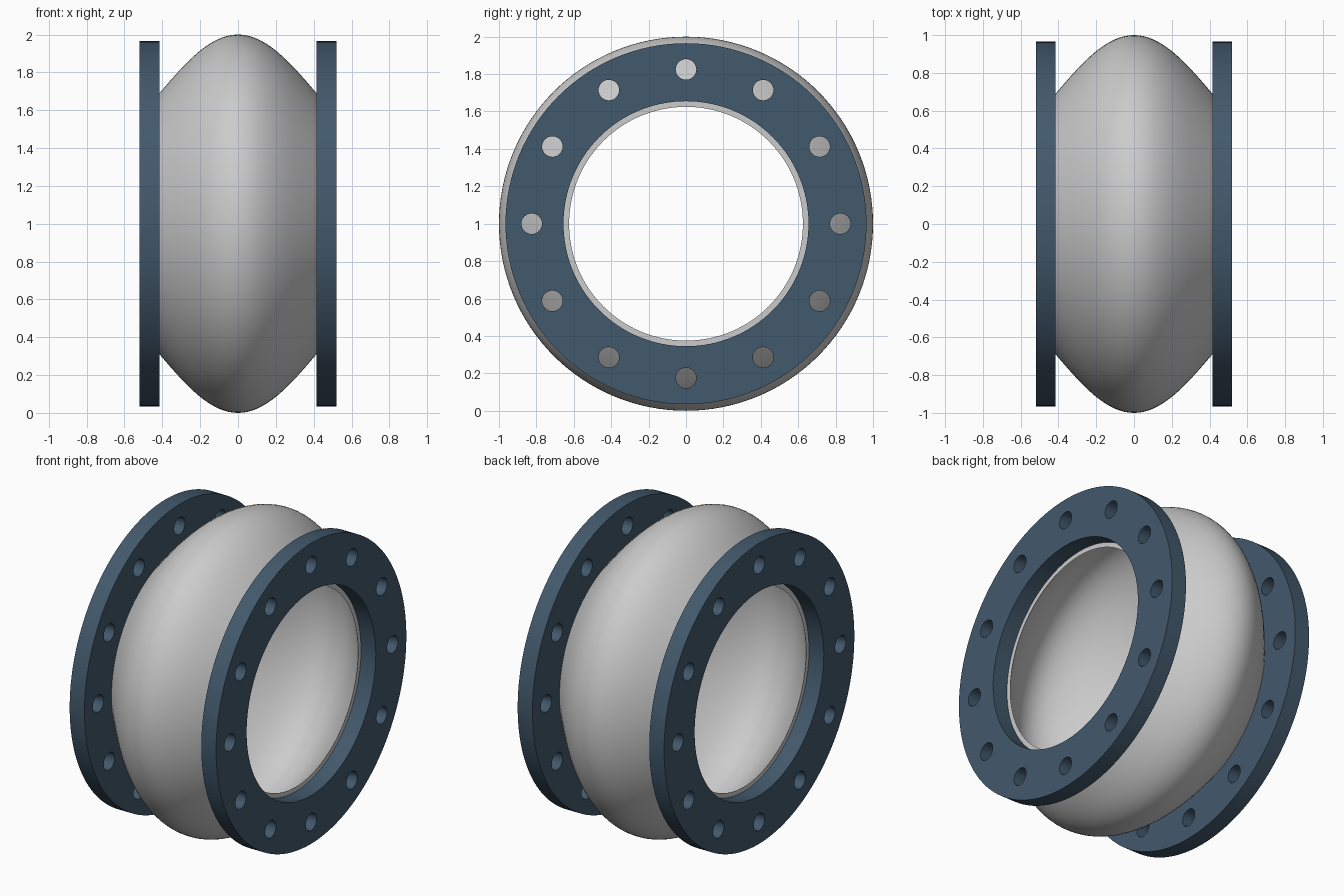
import bpy, bmesh
from math import cos, sin, pi
from mathutils import Matrix, Vector

if "Cube" in bpy.data.objects:
    bpy.data.objects.remove(bpy.data.objects["Cube"])

CENTRE_Z = 1.0


def ring_object(name, profile, segments):
    """Revolve a closed (x, radius) profile about the pipe axis."""
    bm = bmesh.new()
    rings = []
    for i in range(segments):
        a = 2 * pi * i / segments
        rings.append([bm.verts.new((x, r * cos(a), CENTRE_Z + r * sin(a))) for x, r in profile])
    n = len(profile)
    for i in range(segments):
        a, b = rings[i], rings[(i + 1) % segments]
        for j in range(n):
            k = (j + 1) % n
            bm.faces.new((a[j], a[k], b[k], b[j]))
    bmesh.ops.recalc_face_normals(bm, faces=bm.faces)
    mesh = bpy.data.meshes.new(name)
    bm.to_mesh(mesh)
    bm.free()
    obj = bpy.data.objects.new(name, mesh)
    bpy.context.collection.objects.link(obj)
    return obj


def activate(obj):
    bpy.ops.object.select_all(action='DESELECT')
    obj.select_set(True)
    bpy.context.view_layer.objects.active = obj


# Bulging bellows: constant-offset half-cosine wall, open at both ends
HALF, STEPS = 0.415, 32
xs = [-HALF + 2 * HALF * i / STEPS for i in range(STEPS + 1)]
bulge = [0.31 * cos(pi / 2 * x / HALF) for x in xs]
outer = [(x, 0.69 + b) for x, b in zip(xs, bulge)]
inner = [(x, 0.625 + b) for x, b in zip(xs, bulge)]
bellows = ring_object("bellows", outer + inner[::-1], 128)

# Bolt hole cutter: twelve pins passing through both flanges
bm = bmesh.new()
for i in range(12):
    a = 2 * pi * i / 12
    place = Matrix.Translation(Vector((0, 0.825 * cos(a), CENTRE_Z + 0.825 * sin(a))))
    bmesh.ops.create_cone(bm, cap_ends=True, segments=32, radius1=0.055, radius2=0.055,
                          depth=1.4, matrix=place @ Matrix.Rotation(pi / 2, 4, 'Y'))
cutter_mesh = bpy.data.meshes.new("bolt_hole_cutter")
bm.to_mesh(cutter_mesh)
bm.free()
cutter = bpy.data.objects.new("bolt_hole_cutter", cutter_mesh)
bpy.context.collection.objects.link(cutter)
cutter.hide_render = True

# Bolted flanges
steel = bpy.data.materials.new("flange_blue")
steel.diffuse_color = (0.055, 0.1, 0.15, 1)
steel.use_nodes = True
steel.node_tree.nodes["Principled BSDF"].inputs["Base Color"].default_value = steel.diffuse_color
flanges = []
for name, s in (("left_flange", -1), ("right_flange", 1)):
    a, b = s * 0.415, s * 0.52
    flange = ring_object(name, [(a, 0.655), (b, 0.655), (b, 0.965), (a, 0.965)], 128)
    flange.data.materials.append(steel)
    mod = flange.modifiers.new("bolt_holes", 'BOOLEAN')
    mod.operation, mod.solver, mod.object = 'DIFFERENCE', 'EXACT', cutter
    activate(flange)
    bpy.ops.object.modifier_apply(modifier=mod.name)
    flange.data.materials.clear()
    flange.data.materials.append(steel)
    flanges.append(flange)
bpy.data.objects.remove(cutter)

# Smooth curved walls, keep rims crisp
for obj in [bellows] + flanges:
    activate(obj)
    bpy.ops.object.shade_smooth_by_angle(angle=pi / 6)
